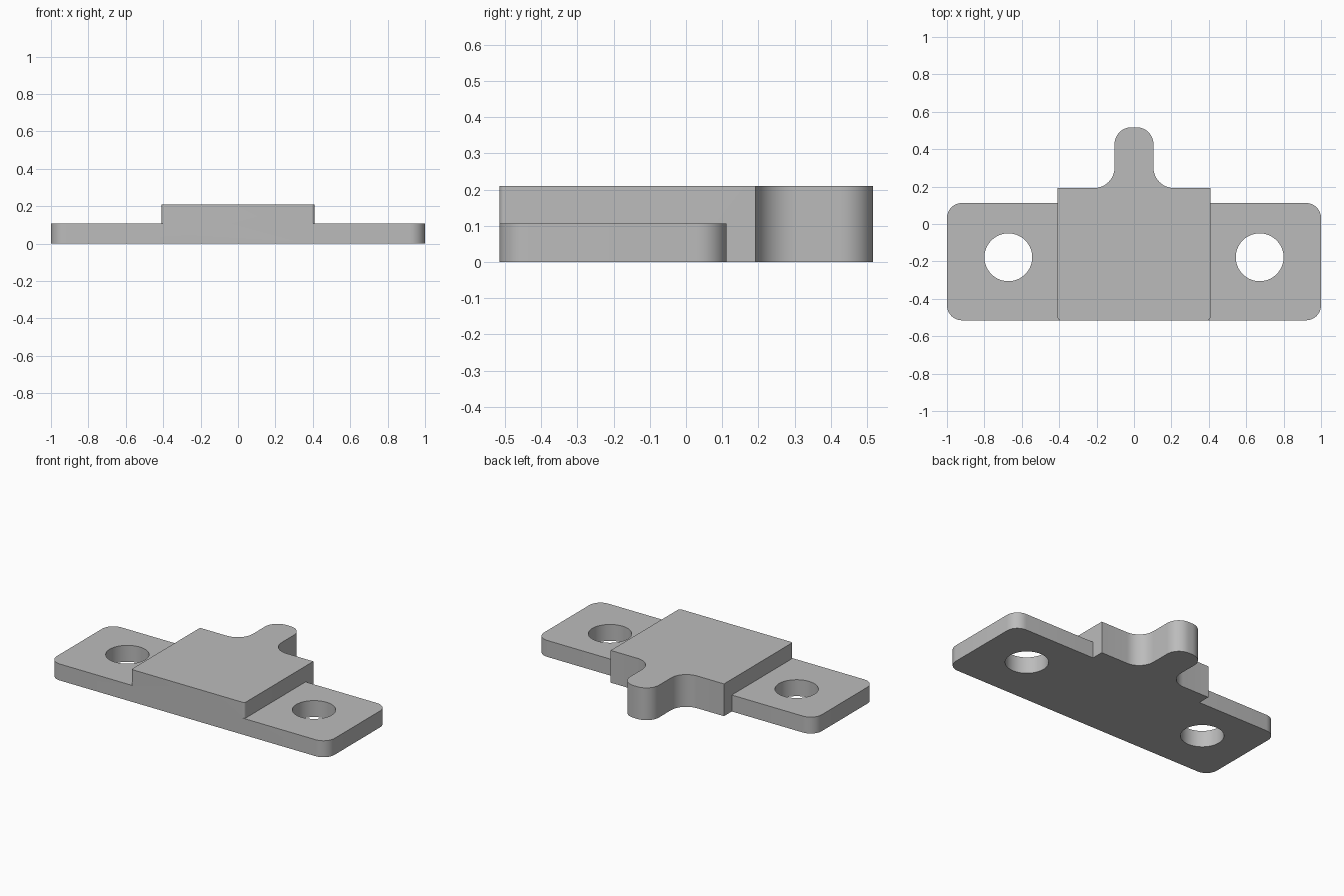
import bpy, bmesh, math

if "Cube" in bpy.data.objects:
    bpy.data.objects.remove(bpy.data.objects["Cube"], do_unlink=True)

# Single plain grey finish
grey = bpy.data.materials.new("plain grey")
grey.use_nodes = True
colour = (0.5, 0.5, 0.5, 1)
grey.diffuse_color = colour
grey.node_tree.nodes["Principled BSDF"].inputs["Base Color"].default_value = colour

STEPS = 10                      # segments per quarter turn
FRONT, PLATE_BACK, BLOCK_BACK, TIP = -0.515, 0.112, 0.192, 0.517
PLATE_H, BLOCK_H = 0.107, 0.21


def arc(cx, cy, r, start, end):
    """Points on an arc, angles in degrees."""
    return [(cx + r * math.cos(math.radians(start + (end - start) * i / STEPS)),
             cy + r * math.sin(math.radians(start + (end - start) * i / STEPS)))
            for i in range(STEPS + 1)]


def mirrored(half):
    """Close a right-hand outline (front to back) with its left-hand copy."""
    return half + [(-x, y) for x, y in reversed(half)]


def prism(name, outline, bottom, top):
    bm = bmesh.new()
    face = bm.faces.new([bm.verts.new((x, y, bottom)) for x, y in outline])
    side = bmesh.ops.extrude_face_region(bm, geom=[face])
    for v in (g for g in side["geom"] if isinstance(g, bmesh.types.BMVert)):
        v.co.z = top
    bmesh.ops.recalc_face_normals(bm, faces=bm.faces)
    mesh = bpy.data.meshes.new(name)
    bm.to_mesh(mesh)
    bm.free()
    mesh.materials.append(grey)
    obj = bpy.data.objects.new(name, mesh)
    bpy.context.collection.objects.link(obj)
    return obj


def combine(target, other, operation):
    """Apply an exact boolean and discard the second solid."""
    mod = target.modifiers.new("combine", "BOOLEAN")
    mod.object, mod.operation, mod.solver = other, operation, "EXACT"
    bpy.context.view_layer.update()
    evaluated = target.evaluated_get(bpy.context.evaluated_depsgraph_get())
    mesh = bpy.data.meshes.new_from_object(evaluated)
    target.modifiers.clear()
    target.data = mesh
    bpy.data.objects.remove(other, do_unlink=True)


# Mounting flange with rounded corners
r = 0.08
bracket = prism("mounting_bracket", mirrored(
    arc(1 - r, FRONT + r, r, -90, 0) + arc(1 - r, PLATE_BACK - r, r, 0, 90)),
    0, PLATE_H)

# Raised block with a filleted, round-ended tongue at the back
c, f, t = 0.015, 0.11, 0.09
block = prism("raised_block", mirrored(
    arc(0.408 - c, FRONT + c, c, -90, 0) + [(0.408, BLOCK_BACK)]
    + arc(0.104 + f, BLOCK_BACK + f, f, 270, 180)
    + arc(0.104 - t, TIP - t, t, 0, 90)), 0, BLOCK_H)
combine(bracket, block, "UNION")

# Bolt holes
for s in (-1, 1):
    ring = [p for q in range(4)
            for p in arc(s * 0.672, -0.178, 0.128, q * 90, q * 90 + 90)[:-1]]
    combine(bracket, prism("bolt_hole_cutter", ring, -0.1, 0.4), "DIFFERENCE")

bpy.ops.object.select_all(action="DESELECT")
bracket.select_set(True)
bpy.context.view_layer.objects.active = bracket
bpy.ops.object.shade_smooth_by_angle(angle=math.radians(30))
